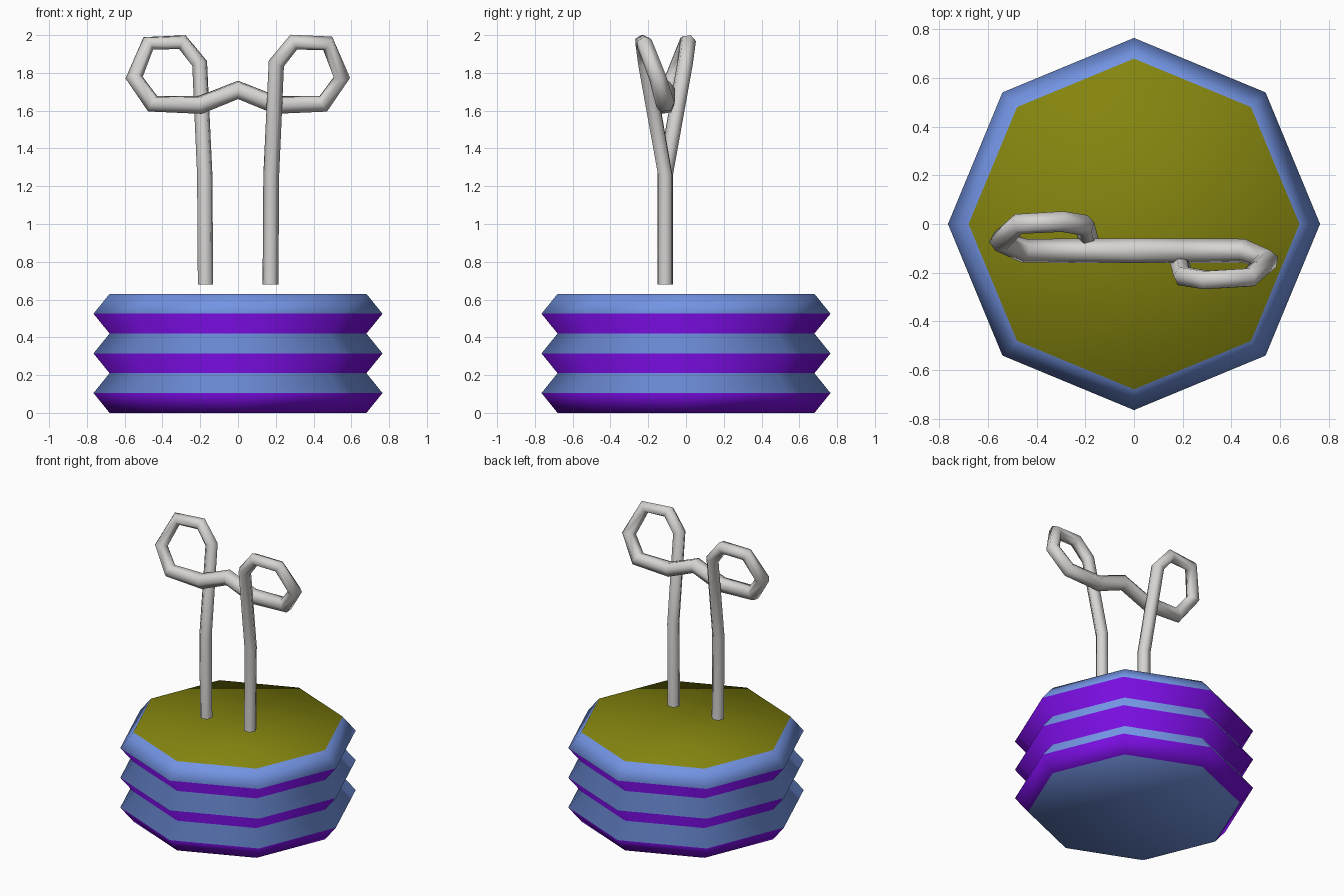
import bpy, bmesh, math
from mathutils import Vector, Matrix

if "Cube" in bpy.data.objects:
    bpy.data.objects.remove(bpy.data.objects["Cube"])


def material(name, srgb):
    m = bpy.data.materials.new(name)
    m.diffuse_color = tuple(((c + 0.055) / 1.055) ** 2.4 if c > 0.04 else c / 12.92
                            for c in srgb) + (1.0,)
    m.use_nodes = True
    m.node_tree.nodes["Principled BSDF"].inputs["Base Color"].default_value = m.diffuse_color
    return m


blue = material("cornflower blue", (0.45, 0.58, 0.89))
purple = material("violet", (0.47, 0.05, 0.87))
olive = material("olive", (0.52, 0.52, 0.06))
grey = material("light grey", (0.84, 0.83, 0.82))


def make_object(name, bm, mats):
    bmesh.ops.recalc_face_normals(bm, faces=bm.faces)
    me = bpy.data.meshes.new(name)
    bm.to_mesh(me)
    bm.free()
    for m in mats:
        me.materials.append(m)
    ob = bpy.data.objects.new(name, me)
    bpy.context.collection.objects.link(ob)
    return ob


def bridge(bm, rings):
    """Skin a list of vertex rings, returning faces grouped by row."""
    rows = []
    for a, b in zip(rings, rings[1:]):
        n = len(a)
        rows.append([bm.faces.new((a[i], a[(i + 1) % n], b[(i + 1) % n], b[i]))
                     for i in range(n)])
    return rows


# Pleated octagonal base: zigzag profile, colours alternate by row
bm = bmesh.new()
rings = []
for k in range(7):
    r = 0.765 if k % 2 else 0.68
    rings.append([bm.verts.new((r * math.cos(i * math.pi / 4),
                                r * math.sin(i * math.pi / 4), k * 0.105))
                  for i in range(8)])
for k, row in enumerate(bridge(bm, rings)):
    for f in row:
        f.material_index = 0 if k % 2 else 1
bm.faces.new(rings[0]).material_index = 0
bm.faces.new(rings[-1]).material_index = 2
for f in bm.faces:
    f.smooth = True
make_object("pleated_base", bm, [blue, purple, olive])

# Looped wire handle: left half (x, y offset, z, radius), then half-turn copy
left = [(-0.172, 0.0, 0.68, 0.042), (-0.176, 0.0, 1.26, 0.042),
        (-0.203, 0.105, 1.85, 0.043), (-0.295, 0.12, 1.963, 0.043),
        (-0.475, 0.11, 1.956, 0.043), (-0.55, 0.04, 1.775, 0.046),
        (-0.452, 0.0, 1.637, 0.05), (-0.2, 0.0, 1.63, 0.051)]
path = left + [(0, 0, 1.71, 0.052)] + [(-x, -y, z, r) for x, y, z, r in reversed(left)]
pts = [Vector((x, y - 0.11, z)) for x, y, z, r in path]

bm = bmesh.new()
rings = []
side, last = Vector((1, 0, 0)), None
for i, p in enumerate(pts):
    d_in = (p - pts[max(i - 1, 0)]).normalized()
    d_out = (pts[min(i + 1, len(pts) - 1)] - p).normalized()
    t = (d_in + d_out).normalized()
    if last:
        side = last.rotation_difference(t) @ side
    side = (side - t * side.dot(t)).normalized()
    last = t
    rings.append([bm.verts.new(p + Matrix.Rotation(j * math.pi / 3 + 0.26, 3, t)
                               @ side * path[i][3]) for j in range(6)])
for row in bridge(bm, rings):
    for f in row:
        f.smooth = True
bm.faces.new(rings[0])
bm.faces.new(rings[-1])
make_object("looped_wire_handle", bm, [grey])
